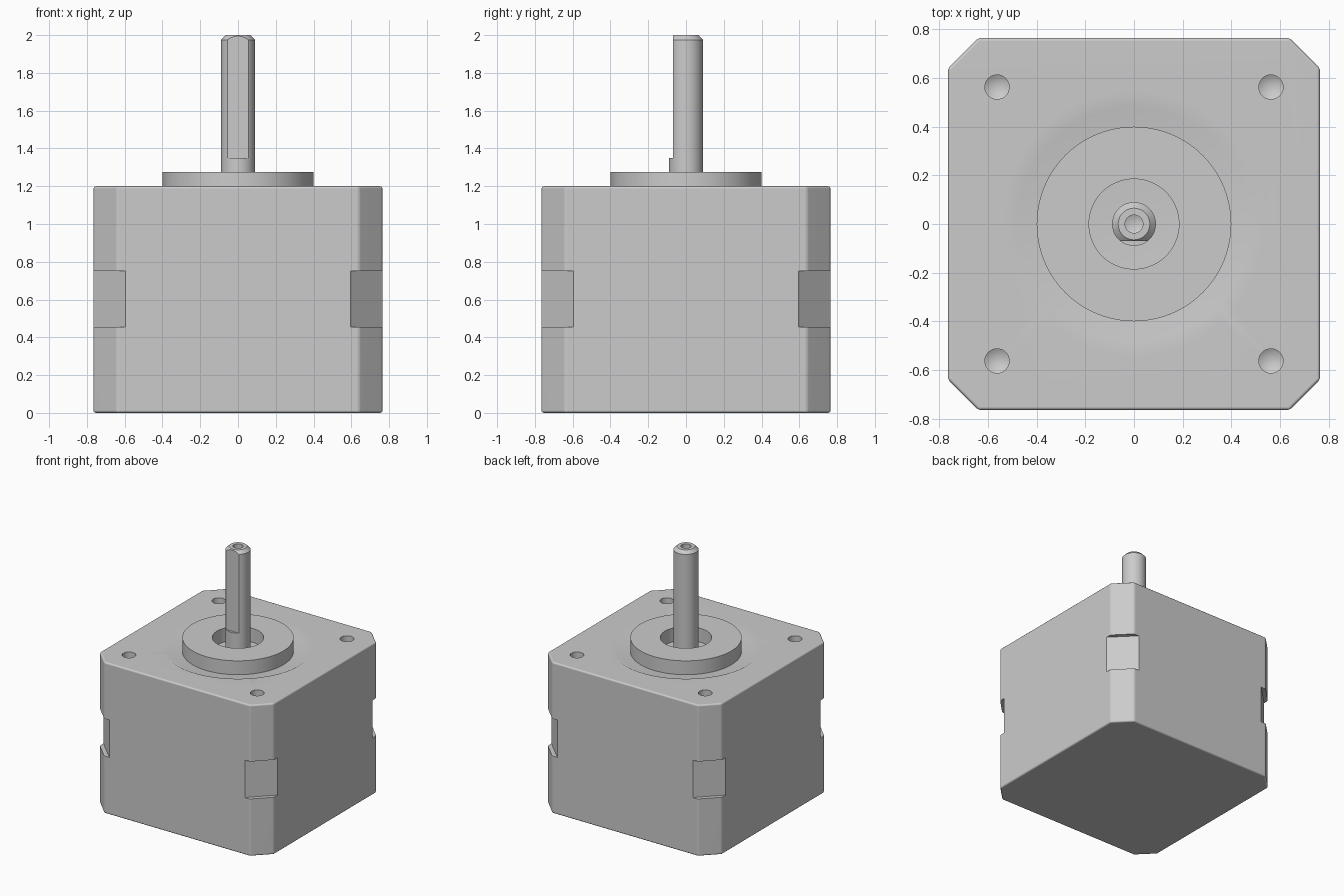
import bpy, bmesh
from math import pi, sqrt, radians
from mathutils import Matrix

if "Cube" in bpy.data.objects:
    bpy.data.objects.remove(bpy.data.objects["Cube"])


def finish(bm, name):
    bmesh.ops.recalc_face_normals(bm, faces=bm.faces)
    mesh = bpy.data.meshes.new(name)
    bm.to_mesh(mesh)
    bm.free()
    ob = bpy.data.objects.new(name, mesh)
    bpy.context.collection.objects.link(ob)
    return ob


def lathe(name, profile, steps=64, x=0, y=0):
    """Spin a closed (radius, z) profile around z."""
    bm = bmesh.new()
    vs = [bm.verts.new((r, 0, z)) for r, z in profile]
    es = [bm.edges.new((a, b)) for a, b in zip(vs, vs[1:] + vs[:1])
          if a.co.x > 1e-6 or b.co.x > 1e-6]
    bmesh.ops.spin(bm, geom=vs + es, cent=(0, 0, 0), axis=(0, 0, 1),
                   angle=2 * pi, steps=steps)
    bmesh.ops.remove_doubles(bm, verts=bm.verts, dist=1e-5)
    bmesh.ops.translate(bm, verts=bm.verts, vec=(x, y, 0))
    return finish(bm, name)


def box(name, lo, hi, turn=0):
    """Box between two corners, turned about z."""
    bm = bmesh.new()
    bmesh.ops.create_cube(bm, size=1)
    for v in bm.verts:
        v.co = [l + (c + 0.5) * (h - l) for c, l, h in zip(v.co, lo, hi)]
    bmesh.ops.rotate(bm, verts=bm.verts, matrix=Matrix.Rotation(turn, 3, 'Z'))
    return finish(bm, name)


def activate(ob):
    bpy.ops.object.select_all(action='DESELECT')
    ob.select_set(True)
    bpy.context.view_layer.objects.active = ob


def cut(ob, cutter):
    cutter.hide_render = True
    m = ob.modifiers.new("cut", 'BOOLEAN')
    m.operation, m.solver, m.object = 'DIFFERENCE', 'EXACT', cutter
    activate(ob)
    bpy.ops.object.modifier_apply(modifier=m.name)
    bpy.data.objects.remove(cutter)


def smooth(ob):
    activate(ob)
    bpy.ops.object.shade_smooth_by_angle(angle=radians(32))


HALF, CH, TOP, FLOOR = 0.765, 0.64, 1.2, 1.165

# Motor body: square block with chamfered corners and soft edges
outline = [(CH, -HALF), (HALF, -CH), (HALF, CH), (CH, HALF),
           (-CH, HALF), (-HALF, CH), (-HALF, -CH), (-CH, -HALF)]
bm = bmesh.new()
base = bm.faces.new([bm.verts.new((x, y, 0)) for x, y in outline])
top = bmesh.ops.extrude_face_region(bm, geom=[base])["geom"]
bmesh.ops.translate(bm, vec=(0, 0, TOP),
                    verts=[g for g in top if isinstance(g, bmesh.types.BMVert)])
bmesh.ops.recalc_face_normals(bm, faces=bm.faces)
bmesh.ops.bevel(bm, geom=bm.edges[:], offset=0.013, segments=3, profile=0.5,
                affect='EDGES')
body = finish(bm, "motor_body")

# Shallow dished recess around the pilot boss
cut(body, lathe("recess_cutter", [(0, FLOOR), (0.48, FLOOR), (0.545, TOP),
                                  (0.61, 2 * TOP - FLOOR), (0, 2 * TOP - FLOOR)], 96))

# Corner notches and screw holes
inner = 1.36 / sqrt(2)
for i in range(4):
    cut(body, box("notch_cutter", (inner, -0.3, 0.455), (inner + 0.3, 0.3, 0.752),
                  pi / 4 + i * pi / 2))
for sx in (-1, 1):
    for sy in (-1, 1):
        cut(body, lathe("screw_hole_cutter", [(0, 1.0), (0.05, 1.03), (0.05, 1.3), (0, 1.3)],
                        32, sx * 0.563, sy * 0.563))
smooth(body)
wn = body.modifiers.new("weighted_normals", 'WEIGHTED_NORMAL')
wn.keep_sharp = True

# Pilot boss ring
boss = lathe("pilot_boss", [(0.185, FLOOR), (0.4, FLOOR), (0.4, 1.275), (0.185, 1.275)], 96)
smooth(boss)

# Output shaft with chamfered tip, centre drilling and a flat on the front
shaft = lathe("output_shaft", [(0, FLOOR), (0.09, FLOOR), (0.09, 1.975), (0.065, 2.0),
                               (0.037, 2.0), (0.037, 1.96), (0, 1.945)], 64)
cut(shaft, box("flat_cutter", (-0.2, -0.3, 1.35), (0.2, -0.07, 2.1)))
smooth(shaft)
